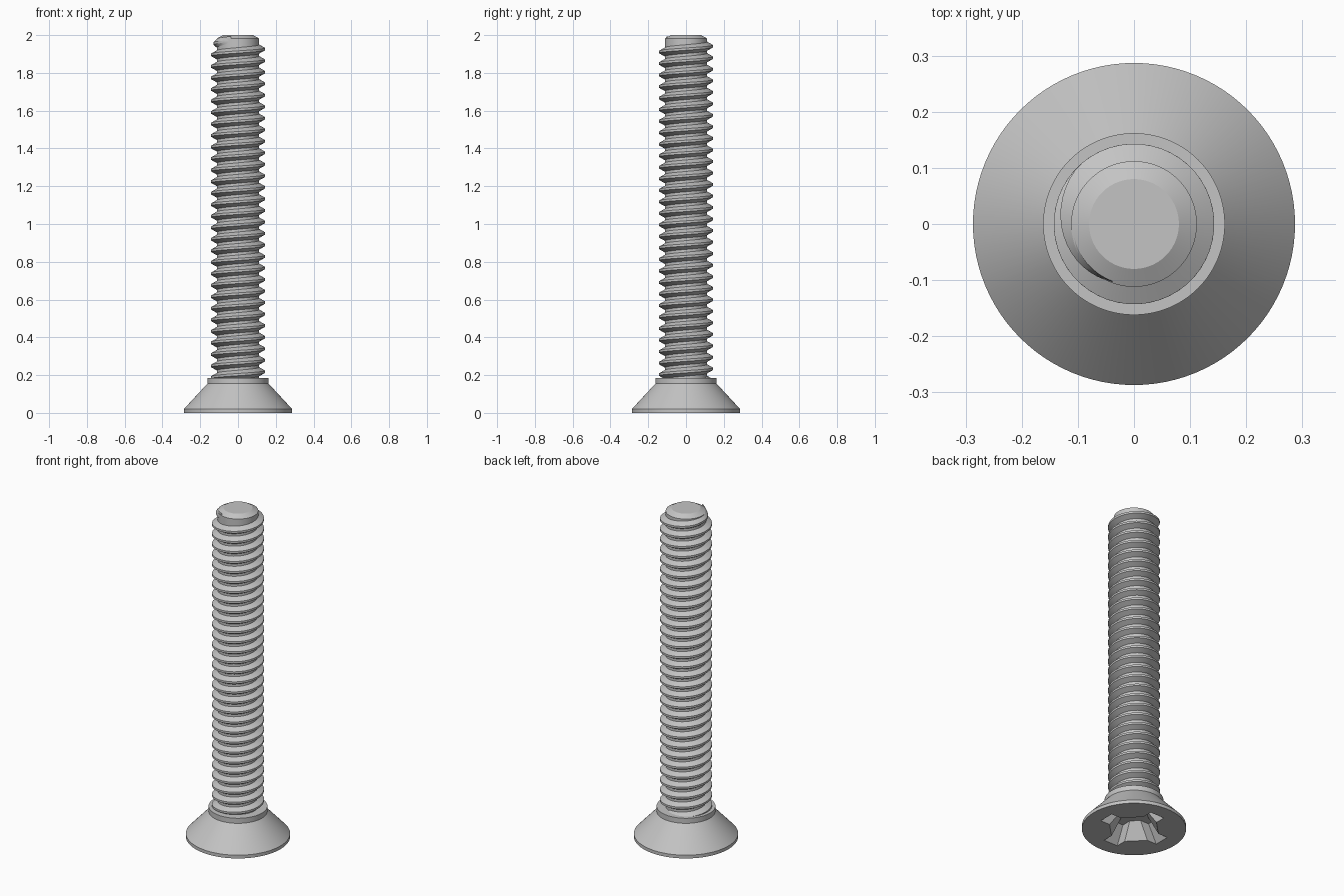
import bpy
import bmesh
from math import sin, cos, pi, radians

if "Cube" in bpy.data.objects:
    bpy.data.objects.remove(bpy.data.objects["Cube"], do_unlink=True)

STEEL = (0.55, 0.55, 0.55, 1)
steel = bpy.data.materials.new("light_grey_steel")
steel.use_nodes = True
steel.diffuse_color = STEEL
steel.node_tree.nodes["Principled BSDF"].inputs["Base Color"].default_value = STEEL


def loft(name, rings, closed=True):
    """Skin a list of equal-length closed point rings and cap both ends."""
    bm = bmesh.new()
    loops = [[bm.verts.new(p) for p in ring] for ring in rings]
    n = len(loops[0])
    for a, b in zip(loops, loops[1:]):
        for i in range(n):
            j = (i + 1) % n
            bm.faces.new((a[i], a[j], b[j], b[i]))
    bm.faces.new(loops[0])
    bm.faces.new(loops[-1])
    bmesh.ops.recalc_face_normals(bm, faces=bm.faces)
    mesh = bpy.data.meshes.new(name)
    bm.to_mesh(mesh)
    bm.free()
    mesh.materials.append(steel)
    obj = bpy.data.objects.new(name, mesh)
    bpy.context.collection.objects.link(obj)
    return obj


def lathe(name, profile, sides=96):
    """Turn (radius, height) pairs about the z axis."""
    turn = [2 * pi * i / sides for i in range(sides)]
    return loft(name, [[(r * cos(a), r * sin(a), z) for a in turn]
                       for r, z in profile])


def smooth(obj, angle=20):
    bpy.ops.object.select_all(action="DESELECT")
    obj.select_set(True)
    bpy.context.view_layer.objects.active = obj
    bpy.ops.object.shade_smooth_by_angle(angle=radians(angle))


# Countersunk head with collar
head = lathe("head", [(0.287, 0), (0.287, 0.02), (0.162, 0.155), (0.162, 0.186)])

# Shank with chamfered tip
shank = lathe("shank", [(0.112, 0.15), (0.112, 1.982), (0.08, 2.0)])


# Cross recess: four tapered arms joined by chamfered corners
def cross(inner, tip, half, z):
    arm = [(inner, -half), (tip, -half), (tip, half), (inner, half)]
    ring = []
    for q in range(4):
        c, s = cos(q * pi / 2), sin(q * pi / 2)
        ring += [(x * c - y * s, x * s + y * c, z) for x, y in arm]
    return ring


cutter = loft("recess_cutter", [cross(0.143, 0.207, 0.049, -0.01),
                                cross(0.072, 0.13, 0.03, 0.095)])
cutter.hide_render = True
cut = head.modifiers.new("recess", "BOOLEAN")
cut.operation = "DIFFERENCE"
cut.solver = "EXACT"
cut.object = cutter
bpy.context.view_layer.objects.active = head
head.select_set(True)
bpy.ops.object.modifier_apply(modifier=cut.name)
bpy.data.objects.remove(cutter, do_unlink=True)

# Right-handed thread, running out into the shank near the tip
PITCH, STEPS, ROOT, CREST = 0.061, 48, 0.109, 0.143
START, FADE, END = -28.8, 135 / 360, 250 / 360
count = round((END - START) * STEPS)
rings = []
for k in range(count + 1):
    t = START + (END - START) * k / count
    fade = max(0, (t - FADE) / (END - FADE))
    crest = CREST + (ROOT + 0.001 - CREST) * fade
    z, c, s = 1.926 + PITCH * t, cos(2 * pi * t), sin(2 * pi * t)
    section = [(ROOT, -0.025), (crest, -0.006), (crest, 0.006), (ROOT, 0.025)]
    rings.append([(r * c, r * s, z + dz) for r, dz in section])
thread = loft("thread", rings)

for part in (head, shank, thread):
    smooth(part)
